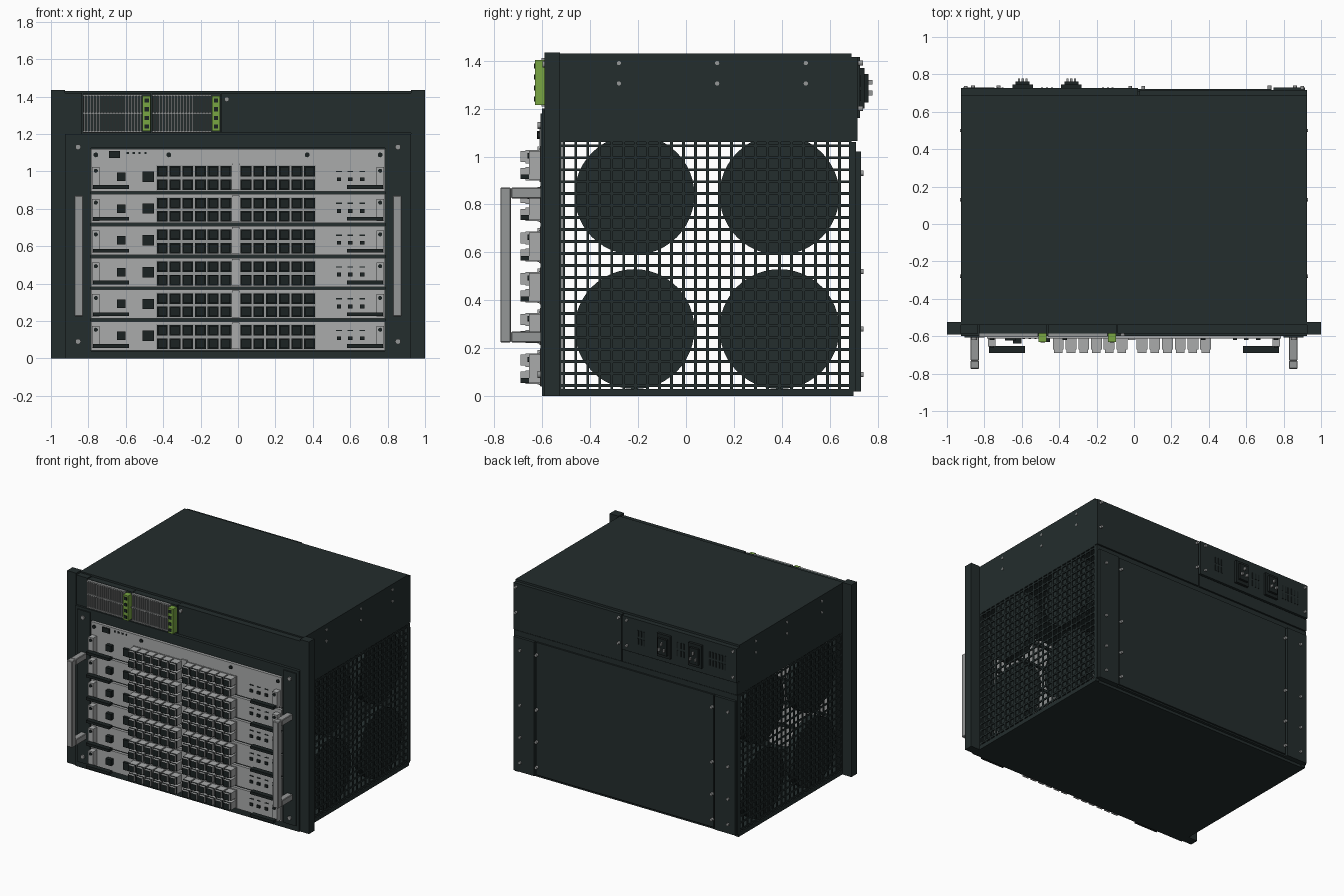
import bpy
import bmesh
import math
from mathutils import Matrix, Vector

default_cube = bpy.data.objects.get("Cube")
if default_cube:
    bpy.data.objects.remove(default_cube)


def material(name, red, green, blue):
    mat = bpy.data.materials.new(name)
    mat.use_nodes = True
    color = (red, green, blue, 1)
    mat.diffuse_color = color
    shader = mat.node_tree.nodes["Principled BSDF"]
    shader.inputs["Base Color"].default_value = color
    shader.inputs["Roughness"].default_value = 0.6
    return mat


charcoal = material("charcoal paint", .017, .026, .026)
black = material("black plastic", .011, .016, .016)
light_grey = material("light grey metal", .40, .41, .41)
steel = material("steel", .30, .31, .31)
green = material("green latch", .19, .38, .055)

# Main dimensions of the cabinet
SIDE, FRONT, BACK = .925, -.54, .70
DECK, TOP, HEADER = 1.06, 1.43, 1.2
FACE = -.6
CARD_LOW, CARD_PITCH, CARD_TALL = .043, .17, .155
CARD_EDGE = .787


def finish(name, bm, *mats):
    mesh = bpy.data.meshes.new(name)
    bm.to_mesh(mesh)
    bm.free()
    for mat in mats:
        mesh.materials.append(mat)
    obj = bpy.data.objects.new(name, mesh)
    bpy.context.collection.objects.link(obj)
    return obj


def add_box(bm, xs, ys, zs):
    low, high = Vector((xs[0], ys[0], zs[0])), Vector((xs[1], ys[1], zs[1]))
    place = Matrix.Translation((low + high) / 2) @ Matrix.Diagonal((high - low).to_4d())
    bmesh.ops.create_cube(bm, size=1, matrix=place)


def boxes(name, items, mat):
    bm = bmesh.new()
    for item in items:
        add_box(bm, *item)
    return finish(name, bm, mat)


def discs(name, centers, radius, depth, axis, mat, sides=12):
    bm = bmesh.new()
    turn = Vector((0, 0, 1)).rotation_difference(Vector(axis)).to_matrix().to_4x4()
    for center in centers:
        bmesh.ops.create_cone(bm, cap_ends=True, segments=sides, radius1=radius,
                              radius2=radius, depth=depth,
                              matrix=Matrix.Translation(center) @ turn)
    return finish(name, bm, mat)


def around(center, size):
    return (center - size / 2, center + size / 2)


def both(near, far):
    return [(-far, -near), (near, far)]


X_AXIS, Y_AXIS = (1, 0, 0), (0, 1, 0)

# Cabinet shell: floor, upper bay, rear wall and corner posts
boxes("floor_plate", [((-SIDE, SIDE), (FRONT, BACK - .01), (0, .03))], charcoal)
boxes("upper_bay", [((-SIDE, SIDE), (FRONT, BACK - .01), (DECK, TOP))], charcoal)
boxes("rear_wall", [((-SIDE, SIDE), (BACK - .01, BACK + .01), (.02, DECK))], charcoal)
boxes("corner_post", [(xs, ys, (0, DECK)) for xs in both(SIDE - .03, SIDE)
                      for ys in ((FRONT, FRONT + .02), (BACK - .02, BACK))], charcoal)

# Perforated side walls with a fan pair behind each row
PITCH, BAR = .05, .012
bars = []
for xs in both(SIDE - .008, SIDE):
    for i in range(24):
        bars.append((xs, around(FRONT + .03 + i * PITCH, BAR), (.03, DECK)))
    for i in range(21):
        bars.append((xs, (FRONT, BACK), around(.045 + i * PITCH, BAR)))
boxes("side_grille", bars, charcoal)
discs("side_fan", [(s * (SIDE - .045), y, z) for s in (-1, 1)
                   for y in (-.215, .39) for z in (.28, .84)],
      .25, .06, X_AXIS, charcoal, 48)

# Front frame: rack flanges, ears, sill and header
boxes("rack_flange", [(xs, (-.59, -.525), (0, TOP + .005)) for xs in both(SIDE, 1)], charcoal)
boxes("front_ear", [(xs, (FACE, FRONT), (0, HEADER)) for xs in both(CARD_EDGE, SIDE)], charcoal)
boxes("ear_plate", [(xs, (FACE - .008, FACE), (.04, HEADER - .02))
                    for xs in both(.80, .905)], charcoal)
boxes("front_sill", [((-CARD_EDGE, CARD_EDGE), (FACE, FRONT), (0, .04))], charcoal)
boxes("front_header", [((-CARD_EDGE, CARD_EDGE), (FACE, FRONT), (1.125, HEADER))], charcoal)
boxes("card_rail", [((-CARD_EDGE, CARD_EDGE), (-.59, -.575),
                     around(CARD_LOW + i * CARD_PITCH - .008, .02))
                    for i in range(1, 7)], charcoal)
boxes("upper_cover", [((-.088, .938), (-.585, FRONT), (HEADER + .004, TOP - .01)),
                      ((-SIDE, -.835), (-.585, FRONT), (HEADER, TOP - .01))], charcoal)

# Pull handles
for label, xs in zip(("right_handle", "left_handle"), both(.828, .875)):
    handle = boxes(label, [(xs, (-.775, -.73), (.225, .87)),
                           (xs, (-.73, FACE), (.225, .27)),
                           (xs, (-.73, FACE), (.825, .87))], steel)
    bevel = handle.modifiers.new("soft edges", "BEVEL")
    bevel.width = .004

# Two power modules: backing, slats, crossbars and green latch
backing, slats, latches, windows = [], [], [], []
for left, latch in ((-.83, -.488), (-.46, -.118)):
    end = latch - .024
    backing.append(((left, latch + .024), (-.585, FRONT), (HEADER + .005, TOP - .015)))
    count = 20
    for i in range(count):
        x = left + (i + .5) * (end - left) / count
        slats.append((around(x, .007), (-.602, -.585), (1.212, 1.41)))
    for z in (1.212, 1.31, 1.408):
        slats.append(((left, end), (-.604, -.585), around(z, .008)))
    latches.append((around(latch, .043), (-.63, -.585), (1.215, 1.402)))
    for i in range(4):
        windows.append((around(latch, .022), (-.634, -.629), around(1.24 + i * .046, .022)))
boxes("power_module", backing, charcoal)
boxes("power_grille", slats, steel)
boxes("power_latch", latches, green)
boxes("latch_window", windows, black)

# Fan tray front above the cards
boxes("tray_front", [((-CARD_EDGE, CARD_EDGE), (-.612, -.59), (1.043, 1.12))], light_grey)
boxes("tray_socket", [(around(-.66, .06), (-.622, -.61), around(1.09, .035))]
      + [(around(-.59 + i * .032, .012), (-.616, -.61), around(1.098, .012))
         for i in range(4)], black)

# Six cards with ports, sockets, indicators and ejectors
faces, brackets, levers, sockets, trims, seats = [], [], [], [], [], []
ports = bmesh.new()
for i in range(6):
    z = CARD_LOW + i * CARD_PITCH
    faces.append(((-CARD_EDGE, CARD_EDGE), (-.61, -.59), (z, z + CARD_TALL)))
    trims.append((around(-.012, .04), (-.62, -.61), (z + .006, z + CARD_TALL - .006)))
    for xs in both(.74, .78):
        brackets.append((xs, (-.655, -.61), (z + .012, z + .13)))
    for xs in both(.583, .775):
        levers.append((xs, (-.69, -.652), (z + .013, z + .033)))
    sockets.append((around(-.625, .045), (-.64, -.61), around(z + .078, .045)))
    sockets.append((around(-.48, .062), (-.63, -.61), around(z + .078, .055)))
    for x in (.54, .6, .665):
        sockets.append((around(x, .024), (-.62, -.61), around(z + .065, .02)))
        sockets.append((around(x, .03), (-.613, -.61), around(z + .106, .007)))
    for start in (-.405, .043):
        seats.append(((start - .034, start + .374), (-.613, -.61), (z + .003, z + .14)))
        for column in range(6):
            for row in (.036, .107):
                x = start + column * .068
                add_box(ports, around(x, .058), (-.67, -.61), around(z + row, .056))
                add_box(ports, around(x, .046), (-.69, -.67), around(z + row, .046))
ports.normal_update()
for face in ports.faces:
    face.material_index = int(face.normal.y < -.9)
finish("card_ports", ports, light_grey, black)
boxes("card_front", faces, light_grey)
boxes("card_center_strip", trims, light_grey)
boxes("port_seat", seats, steel)
boxes("ejector_bracket", brackets, light_grey)
boxes("ejector_lever", levers, black)
boxes("card_socket", sockets, black)
discs("bracket_screw", [(s * .76, -.657, CARD_LOW + i * CARD_PITCH + .11)
                        for s in (-1, 1) for i in range(6)], .011, .008, Y_AXIS, black)
discs("tray_screw", [(x, -.614, 1.088) for x in (-.76, -.37, .37, .76)],
      .013, .012, Y_AXIS, black)
discs("ear_screw", [(s * .855, -.612, z) for s in (-1, 1) for z in (.09, 1.13)],
      .015, .014, Y_AXIS, steel)
discs("ground_stud", [(-.06, -.59, 1.385)], .013, .016, Y_AXIS, steel)

# Rear cover panels
boxes("rear_panel", [((-.735, .735), (BACK, .722), (.03, 1.02))], charcoal)
boxes("rear_strip", [(xs, (BACK, .73), (.02, 1.02)) for xs in both(.745, .915)], charcoal)
boxes("rear_upper_panel", [((.03, SIDE), (.69, .716), (DECK + .005, TOP - .015))], charcoal)
boxes("rear_power_panel", [((-SIDE, .022), (.69, .726), (DECK + .1, TOP - .015)),
                           ((-SIDE, .022), (.69, .716), (DECK + .005, DECK + .094))], charcoal)

# Rear power inlets and vents
inlets, pins = [], []
for x in (-.595, -.335):
    inlets.append((around(x, .11), (.726, .745), around(1.285, .17)))
    inlets.append((around(x, .075), (.745, .762), around(1.285, .12)))
    pins += [(around(x + dx, .012), (.76, .778), around(1.285 + dz, .02))
             for dx, dz in ((-.02, -.02), (.02, -.02), (0, .025))]
boxes("power_inlet", inlets, black)
boxes("inlet_pin", pins, steel)
boxes("rear_vent", [(around(center + i * .026, .01), (.725, .73), around(z, .045))
                    for center in (-.14, -.465, -.73, -.81) for i in (-1, 0, 1)
                    for z in (1.255, 1.315)], black)

# Rear and side fasteners
discs("rear_screw", [(s * x, .732, z) for s in (-1, 1) for x in (.725, .86)
                     for z in (.09, .28, .52, .93)], .011, .018, Y_AXIS, steel)
discs("rear_top_screw", [(x, .728, z) for x in (-.9, -.02, .05, .9)
                         for z in (1.2, 1.39)], .01, .02, Y_AXIS, steel)
discs("side_screw", [(s * SIDE, y, z) for s in (-1, 1) for y in (-.28, .13, .5)
                     for z in (1.305, 1.39)], .009, .01, X_AXIS, steel)
